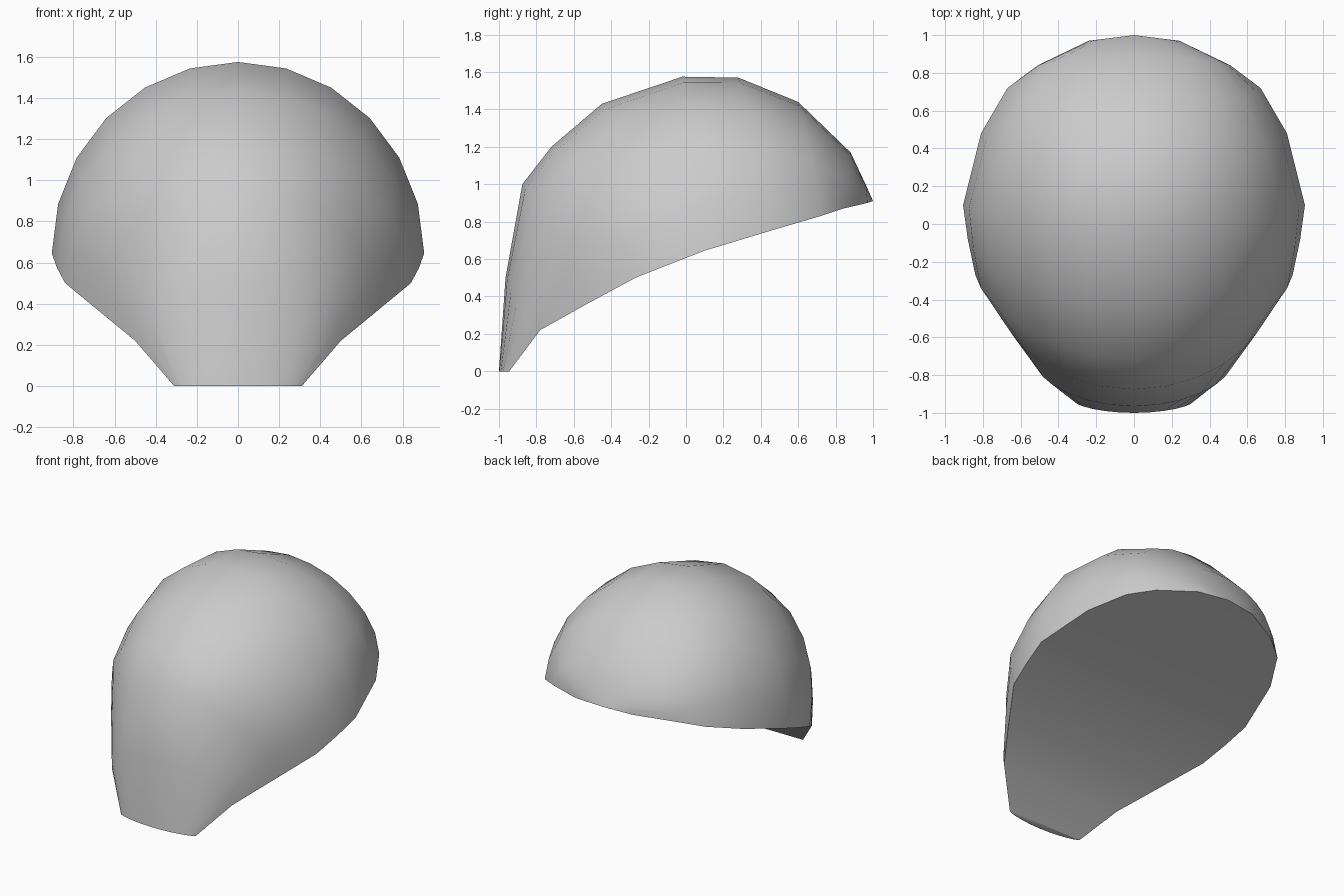
import bpy, bmesh
from math import sin, cos, pi

cube = bpy.data.objects.get("Cube")
if cube:
    bpy.data.objects.remove(cube)

# One plain grey for the whole part
grey = bpy.data.materials.new("plain_grey")
grey.use_nodes = True
colour = (0.6, 0.6, 0.6, 1)
grey.diffuse_color = colour
grey.node_tree.nodes["Principled BSDF"].inputs["Base Color"].default_value = colour

# Arch stations, front to back: rim half width, rim y, rim z, crest y, crest z
STATIONS = [
    (.31, -.945, 0, -1, 0),
    (.50, -.78, .22, -.965, .5),
    (.67, -.53, .36, -.875, 1),
    (.84, -.27, .5, -.72, 1.2),
    (.88, -.08, .575, -.45, 1.43),
    (.905, .1, .645, -.02, 1.575),
    (.81, .48, .76, .28, 1.57),
    (.67, .72, .83, .6, 1.44),
    (.51, .84, .87, .88, 1.17),
    (.24, .97, .9, .96, 1.0),
]
HALF = 6


def arch(bm, w, ry, rz, cy, cz):
    """Elliptical arch from the right rim over the crest to the left rim."""
    row = []
    for i in range(-HALF, HALF + 1):
        t = i / HALF * pi / 2
        c = max(cos(t), 0)
        row.append(bm.verts.new((w * sin(t), ry + (cy - ry) * c ** 1.4, rz + (cz - rz) * c)))
    return row


bm = bmesh.new()
rows = [arch(bm, *s) for s in STATIONS]
back = bm.verts.new((0, 1, .91))

# Domed outer surface and underside strips
for a, b in zip(rows, rows[1:]):
    for i in range(2 * HALF):
        bm.faces.new((a[i], a[i + 1], b[i + 1], b[i]))
    bm.faces.new((a[0], b[0], b[-1], a[-1]))

# Close the back point and the flat front lip
last = rows[-1]
for i in range(2 * HALF):
    bm.faces.new((last[i], last[i + 1], back))
bm.faces.new((last[0], back, last[-1]))
bm.faces.new(rows[0])
bmesh.ops.recalc_face_normals(bm, faces=bm.faces)

mesh = bpy.data.meshes.new("domed_shell")
bm.to_mesh(mesh)
bm.free()
mesh.materials.append(grey)
shell = bpy.data.objects.new("domed_shell", mesh)
bpy.context.collection.objects.link(shell)

# Smooth dome with a crisp rim
bpy.ops.object.select_all(action='DESELECT')
shell.select_set(True)
bpy.context.view_layer.objects.active = shell
bpy.ops.object.shade_smooth_by_angle(angle=pi / 3)
